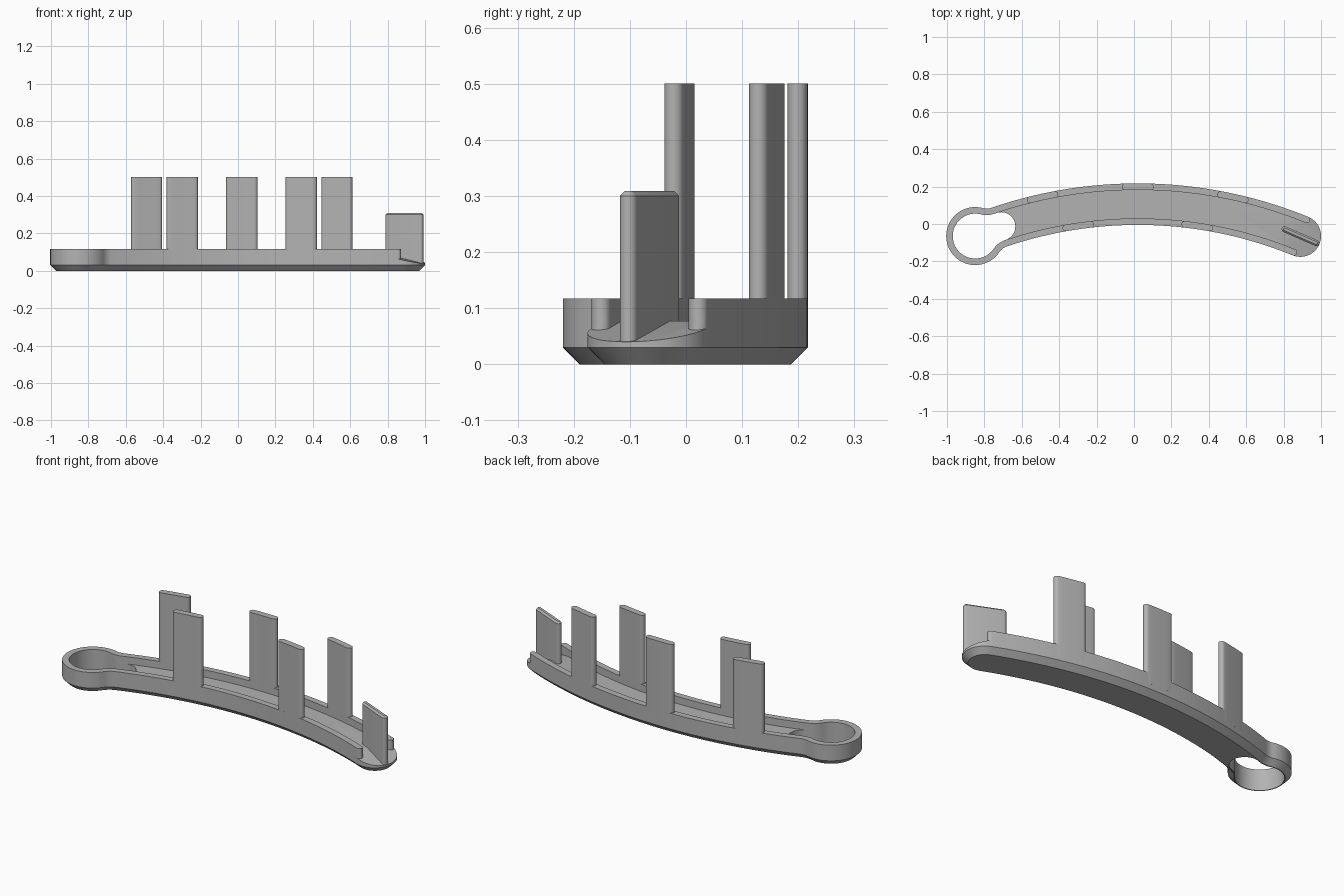
import bpy, bmesh, math
from math import sin, cos, pi, radians, acos, atan2

if "Cube" in bpy.data.objects:
    bpy.data.objects.remove(bpy.data.objects["Cube"])

CX, CY, R = 0.02, -2.194, 2.3          # centre and radius of the curved spine
HALF, RING, FIL = 0.111, 0.155, 0.08   # half width, ring radius, neck fillet
WALL, FLOOR, TOP = 0.035, 0.077, 0.117
END = radians(22.2)                    # spine angle of both ends
WR = WALL / 2

grey = bpy.data.materials.new("plain grey")
grey.diffuse_color = (0.45, 0.45, 0.45, 1)
grey.use_nodes = True
grey.node_tree.nodes["Principled BSDF"].inputs["Base Color"].default_value = grey.diffuse_color


def P(r, a):
    return (CX + r * sin(a), CY + r * cos(a))


def arc(c, r, a0, a1, n):
    return [(c[0] + r * cos(a0 + (a1 - a0) * i / n),
             c[1] + r * sin(a0 + (a1 - a0) * i / n)) for i in range(n + 1)]


def sweep(r, a0, a1, n):
    return [P(r, a0 + (a1 - a0) * i / n) for i in range(n + 1)]


def clean(pts):
    out = []
    for p in pts:
        if not out or math.dist(p, out[-1]) > 1e-5:
            out.append(p)
    if math.dist(out[0], out[-1]) < 1e-5:
        out.pop()
    return out


def fillet_angle(r):
    # spine angle at which the neck fillet touches the curved side
    k = RING + FIL
    return -END + acos((R * R + r * r - k * k) / (2 * R * r))


def direction(a, b):
    return atan2(b[1] - a[1], b[0] - a[0])


RO, RI = R + HALF + FIL, R - HALF - FIL
AO, AI = fillet_angle(RO), fillet_angle(RI)
RC, FO, FI = P(R, -END), P(RO, AO), P(RI, AI)


def outline(d, end, n):
    # ring, neck and curved arm, inset by d, with a round cap at angle end
    h = HALF - d
    pts = arc(P(R, end), h, -pi / 2 - end, pi / 2 - end, 28)
    pts += sweep(R + h, end, AO, n)
    pts += arc(FO, FIL + d, -pi / 2 - AO, direction(FO, RC), 8)
    pts += arc(RC, RING - d, direction(RC, FO), direction(RC, FI) + 2 * pi, 48)
    pts += arc(FI, FIL + d, direction(FI, RC), pi / 2 - AI, 10)
    pts += sweep(R - h, AI, end, n)
    return clean(pts)


def loft(name, layers):
    # stack of matching loops of 3D points, closed at both ends
    bm = bmesh.new()
    loops = [[bm.verts.new(p) for p in layer] for layer in layers]
    n = len(loops[0])
    bm.faces.new(loops[0][::-1])
    bm.faces.new(loops[-1])
    for a, b in zip(loops, loops[1:]):
        for i in range(n):
            j = (i + 1) % n
            bm.faces.new((a[i], a[j], b[j], b[i]))
    bmesh.ops.recalc_face_normals(bm, faces=bm.faces)
    me = bpy.data.meshes.new(name)
    bm.to_mesh(me)
    bm.free()
    me.materials.append(grey)
    ob = bpy.data.objects.new(name, me)
    bpy.context.collection.objects.link(ob)
    return ob


def flat(pts, z):
    return [(x, y, z) for x, y in pts]


def smooth(ob):
    bpy.ops.object.select_all(action='DESELECT')
    ob.select_set(True)
    bpy.context.view_layer.objects.active = ob
    bpy.ops.object.shade_smooth_by_angle(angle=radians(25))


# Body with chamfered underside
body = loft("curved_tray", [flat(outline(0.03, END, 48), 0),
                            flat(outline(0, END, 48), 0.03),
                            flat(outline(0, END, 48), TOP)])

# Through hole in the ring, ending in a round lobe
lobe = max(AO, AI) + 0.002
hole = flat(outline(WALL, lobe, 1), -0.1), flat(outline(WALL, lobe, 1), 0.3)


def channel(start, n):
    # recess between the walls, opening around their rounded tips
    h = HALF - WALL
    t, u = (cos(END), -sin(END)), (sin(END), cos(END))
    e = P(R, END)

    def at(a, b):
        return (e[0] + a * t[0] + b * u[0], e[1] + a * t[1] + b * u[1])
    pts = sweep(R - h, start, END, n)
    pts += arc(P(R - HALF + WR, END), WR, pi / 2 - END, -pi / 2 - END, 12)
    pts += [at(0, -0.2), at(0.2, -0.2), at(0.2, 0.2), at(0, 0.2)]
    pts += arc(P(R + HALF - WR, END), WR, pi / 2 - END, -pi / 2 - END, 12)
    pts += sweep(R + h, END, start, n)
    return clean(pts)


def ramp(p):
    e = P(R, END)
    return 0.065 - 0.225 * ((p[0] - e[0]) * cos(END) - (p[1] - e[1]) * sin(END))


chan = channel(lobe, 48)
tip = channel(END - 0.035, 3)
cutters = [loft("hole_cutter", hole),
           loft("channel_cutter", [flat(chan, FLOOR), flat(chan, 0.3)]),
           loft("ramp_cutter", [[(*p, ramp(p)) for p in tip], flat(tip, 0.3)])]
for c in cutters:
    c.hide_render = True
    m = body.modifiers.new(c.name, 'BOOLEAN')
    m.operation, m.solver, m.object = 'DIFFERENCE', 'EXACT', c
    bpy.context.view_layer.objects.active = body
    bpy.ops.object.modifier_apply(modifier=m.name)
for c in cutters:
    bpy.data.objects.remove(c)
smooth(body)

# Tall tabs rising from both walls
for side, angles in ((1, (-12.28, 0, 12.28)), (-1, (-8.29, 8.29))):
    r = R + side * (HALF - WR)
    for i, deg in enumerate(angles):
        a0, a1 = radians(deg) - 0.0675 / r, radians(deg) + 0.0675 / r
        pts = arc(P(r, a1), WR, -pi / 2 - a1, pi / 2 - a1, 10)
        pts += sweep(r + WR, a1, a0, 6)
        pts += arc(P(r, a0), WR, pi / 2 - a0, 3 * pi / 2 - a0, 10)
        pts += sweep(r - WR, a0, a1, 6)
        pts = clean(pts)
        smooth(loft(f"{'back' if side > 0 else 'front'}_tab_{i + 1}",
                    [flat(pts, 0.06), flat(pts, 0.5)]))


# Short fin on the ramp, with a chamfered top
def fin(r):
    a, b = (0.805, -0.028), (0.975, -0.102)
    d = direction(a, b)
    return arc(b, r, d - pi / 2, d + pi / 2, 12) + arc(a, r, d + pi / 2, d + 3 * pi / 2, 12)


smooth(loft("end_fin", [flat(fin(0.016), 0.032), flat(fin(0.016), 0.30),
                        flat(fin(0.007), 0.309)]))
